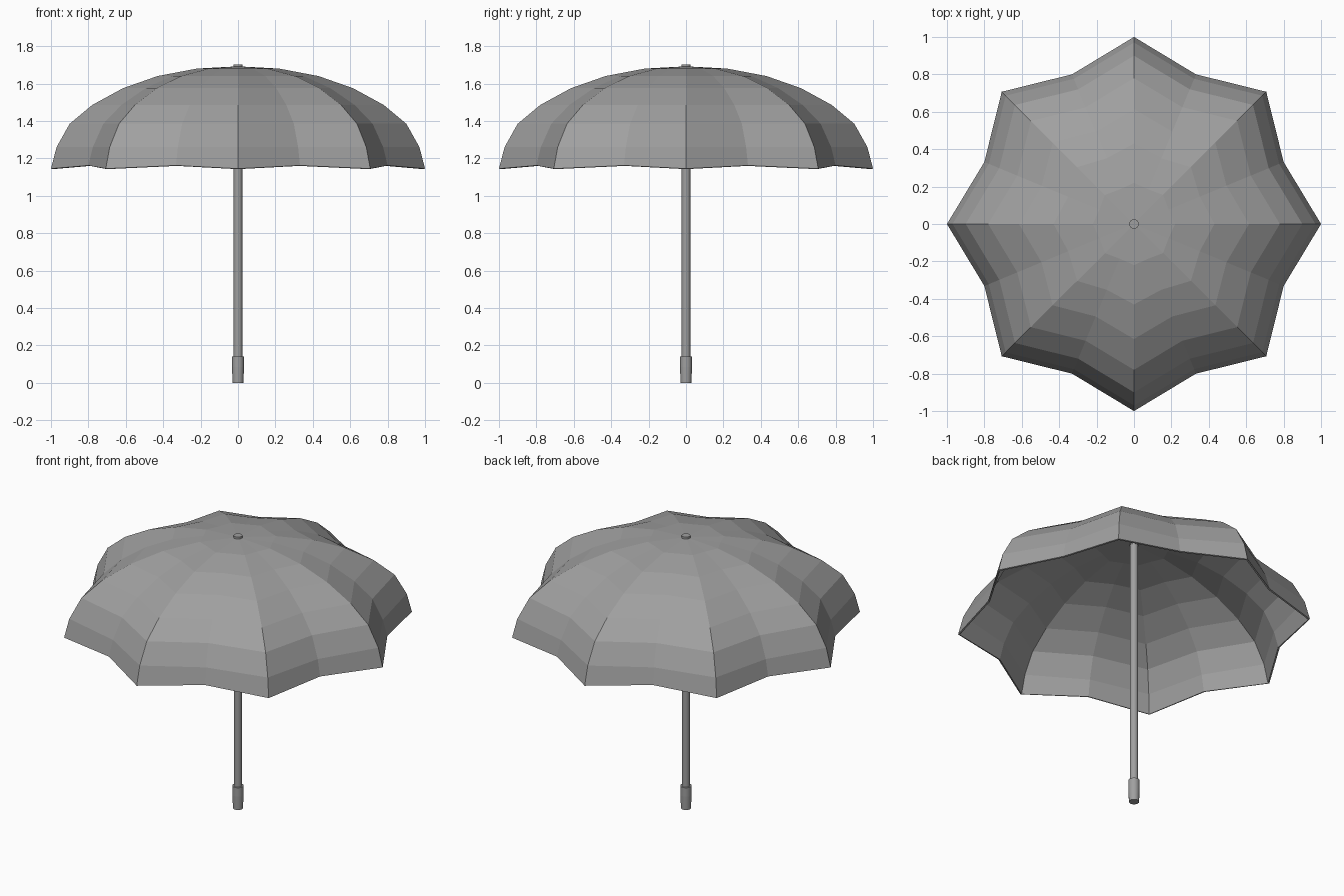
import bpy, bmesh, math

cube = bpy.data.objects.get("Cube")
if cube:
    bpy.data.objects.remove(cube, do_unlink=True)


def make_material(name, value):
    mat = bpy.data.materials.new(name)
    mat.use_nodes = True
    color = (value, value, value, 1)
    mat.diffuse_color = color
    mat.node_tree.nodes["Principled BSDF"].inputs["Base Color"].default_value = color
    return mat


grey = make_material("plain grey", 0.35)


def add_object(name, bm):
    bmesh.ops.recalc_face_normals(bm, faces=bm.faces)
    mesh = bpy.data.meshes.new(name)
    bm.to_mesh(mesh)
    bm.free()
    mesh.materials.append(grey)
    obj = bpy.data.objects.new(name, mesh)
    bpy.context.scene.collection.objects.link(obj)
    return obj


def tube(name, bottom, top, r_bottom, r_top, sides=16):
    bm = bmesh.new()
    bmesh.ops.create_cone(bm, cap_ends=True, segments=sides, radius1=r_bottom,
                          radius2=r_top, depth=top - bottom)
    bmesh.ops.translate(bm, verts=bm.verts, vec=(0, 0, (top + bottom) / 2))
    obj = add_object(name, bm)
    bpy.ops.object.select_all(action="DESELECT")
    bpy.context.view_layer.objects.active = obj
    obj.select_set(True)
    bpy.ops.object.shade_smooth_by_angle(angle=math.radians(40))
    return obj


# Canopy: eight ribs with sunken valleys between them (radius, height, valley ratio)
RIBS = 8
profile = [(1.0, 1.145, 0.866), (0.97, 1.26, 0.866), (0.90, 1.385, 0.866),
           (0.78, 1.485, 0.866), (0.615, 1.575, 0.87), (0.43, 1.64, 0.885),
           (0.22, 1.68, 0.91)]
bm = bmesh.new()
rings = []
for level, (radius, height, valley) in enumerate(profile):
    ring = []
    for i in range(RIBS * 2):
        angle = math.pi * i / RIBS
        r = radius * (valley if i % 2 else 1)
        z = height + (0.017 if i % 2 and level == 0 else 0)
        ring.append(bm.verts.new((r * math.cos(angle), r * math.sin(angle), z)))
    rings.append(ring)
apex = bm.verts.new((0, 0, 1.692))
count = RIBS * 2
for low, high in zip(rings, rings[1:]):
    for i in range(count):
        j = (i + 1) % count
        bm.faces.new((low[i], low[j], high[j], high[i]))
for i in range(count):
    bm.faces.new((rings[-1][i], rings[-1][(i + 1) % count], apex))
canopy = add_object("canopy", bm)
cloth = canopy.modifiers.new("cloth thickness", "SOLIDIFY")
cloth.thickness = 0.01
cloth.offset = -1

# Pole, grip and top cap
tube("pole", 0.13, 1.685, 0.0235, 0.0235)
tube("grip_lower", 0.0, 0.085, 0.029, 0.032)
tube("grip_upper", 0.085, 0.14, 0.032, 0.032)
tube("top_cap", 1.675, 1.703, 0.025, 0.025)
